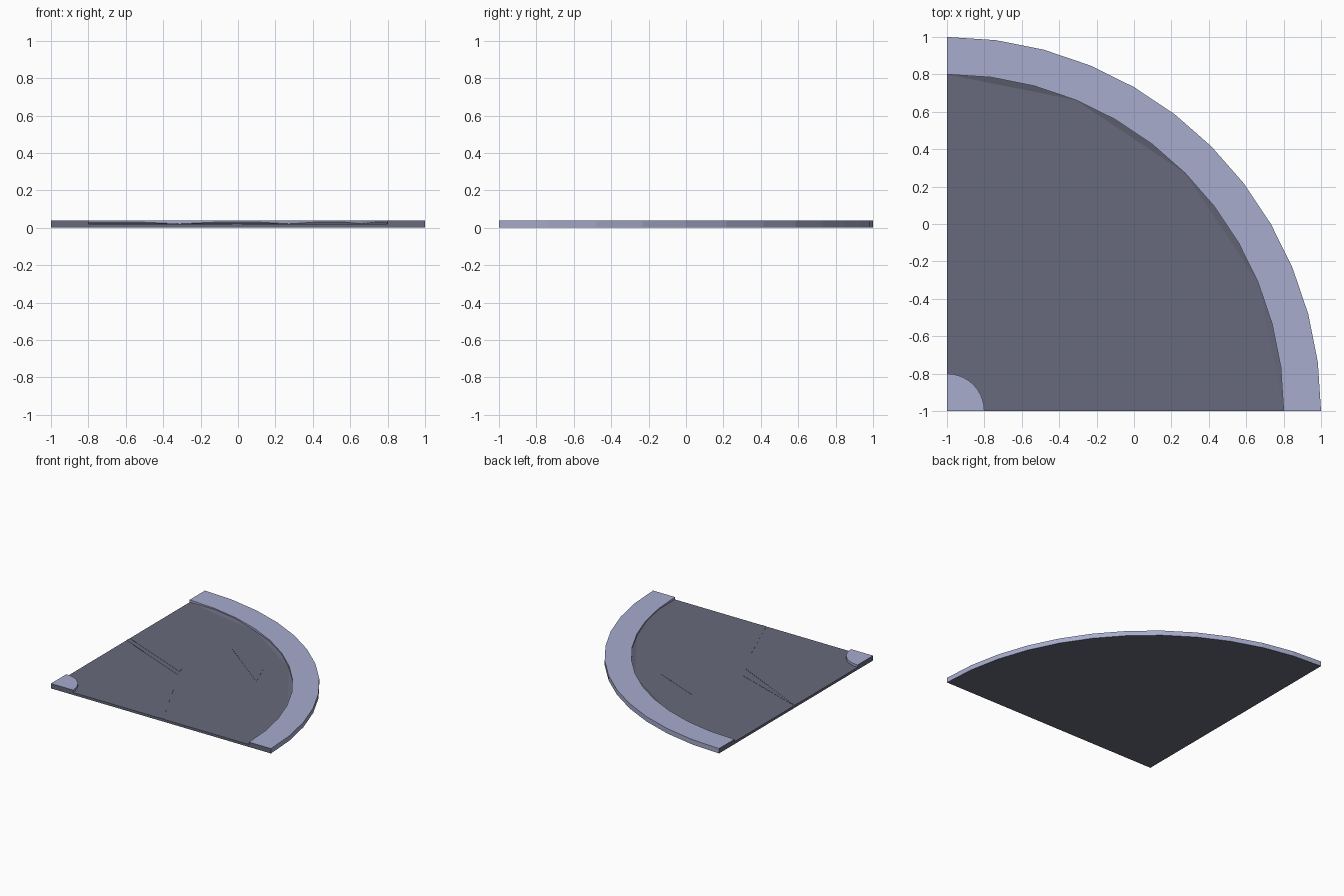
import bpy, bmesh, math

if "Cube" in bpy.data.objects:
    bpy.data.objects.remove(bpy.data.objects["Cube"])

H, ROAD, R_IN, R_OUT = 0.04, 0.02, 1.8, 2.0


def material(name, rgb):
    m = bpy.data.materials.new(name)
    m.diffuse_color = (*rgb, 1)
    m.use_nodes = True
    m.node_tree.nodes["Principled BSDF"].inputs["Base Color"].default_value = m.diffuse_color
    return m


PALE = material("pale kerb", (0.385, 0.412, 0.61))
DARK = material("dark asphalt", (0.135, 0.143, 0.2))


def arc(r, n):
    # quarter arc around the tile corner
    return [(-1 + r * math.cos(math.pi / 2 * i / n),
             -1 + r * math.sin(math.pi / 2 * i / n)) for i in range(n + 1)]


def prism(name, outline, z0, z1, mats):
    bm = bmesh.new()
    face = bm.faces.new([bm.verts.new((x, y, z0)) for x, y in outline])
    top = bmesh.ops.extrude_face_region(bm, geom=[face])["geom"]
    for v in top:
        if isinstance(v, bmesh.types.BMVert):
            v.co.z = z1
    bmesh.ops.recalc_face_normals(bm, faces=bm.faces)
    # undersides and straight tile edges are asphalt
    for f in bm.faces:
        n = f.normal
        c = f.calc_center_median()
        edge = (n.x < -0.99 and c.x < -0.999) or (n.y < -0.99 and c.y < -0.999)
        f.material_index = len(mats) - 1 if edge or n.z < -0.5 else 0
    return finish(name, bm, mats)


def finish(name, bm, mats):
    me = bpy.data.meshes.new(name)
    bm.to_mesh(me)
    bm.free()
    for m in mats:
        me.materials.append(m)
    ob = bpy.data.objects.new(name, me)
    bpy.context.collection.objects.link(ob)
    return ob


# road slab
prism("road_surface", [(-1, -1)] + arc(R_IN, 12), 0, ROAD, [DARK])

# raised outer kerb and small inner corner kerb
prism("outer_kerb", arc(R_OUT, 12) + arc(R_IN, 12)[::-1], 0, H, [PALE, DARK])
prism("corner_kerb", [(-1, -1)] + arc(0.2, 10), 0, H, [PALE, DARK])

# sloped gutter slivers between coarse chords and the kerb
bm = bmesh.new()
fine = arc(R_IN, 12)
for k in range(0, 12, 3):
    pts = fine[k:k + 4]
    vs = [bm.verts.new((x, y, ROAD + (0.001 if i in (0, 3) else 0.011)))
          for i, (x, y) in enumerate(pts)]
    bm.faces.new(vs)
bmesh.ops.recalc_face_normals(bm, faces=bm.faces)
for f in bm.faces:
    if f.normal.z < 0:
        f.normal_flip()
finish("gutter", bm, [DARK])

# thin wedge-shaped cracks in the asphalt
cracks = [
    [(-0.26, 0.30), (0.21, -0.06), (0.13, 0.14)],
    [(-0.97, 0.01), (-0.35, -0.25), (-0.38, -0.19), (-0.99, 0.02)],
    [(-1, -0.02), (-0.33, -0.30), (-1, 0.02)],
    [(-0.03, -1), (0.02, -1), (-0.23, -0.50)],
]
for i, c in enumerate(cracks):
    prism(f"road_crack_{i + 1}", c, ROAD - 0.002, ROAD + 0.0015, [DARK])
